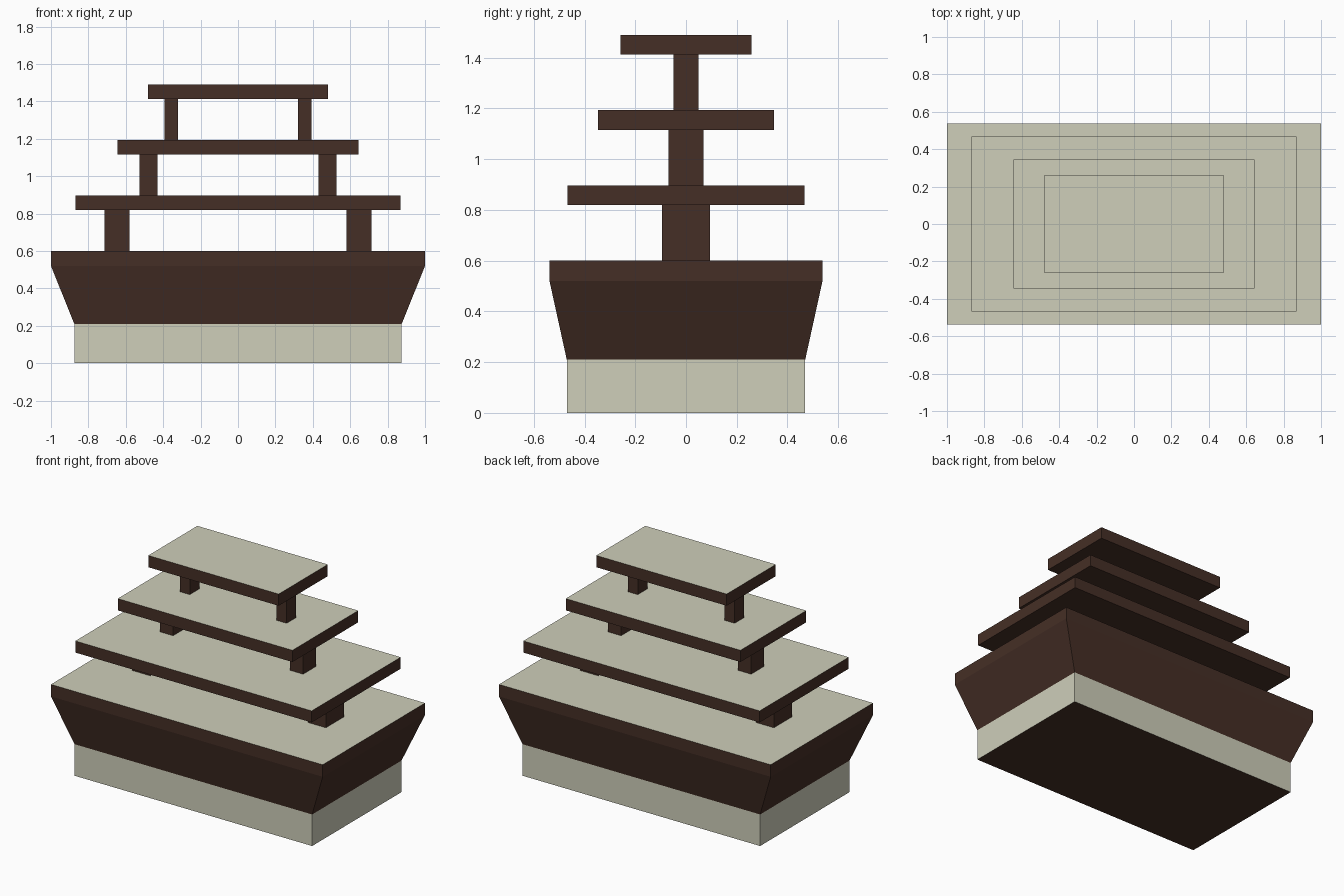
import bpy, bmesh

if "Cube" in bpy.data.objects:
    bpy.data.objects.remove(bpy.data.objects["Cube"])

def material(name, rgb):
    m = bpy.data.materials.new(name)
    m.diffuse_color = (*rgb, 1)
    m.use_nodes = True
    m.node_tree.nodes["Principled BSDF"].inputs["Base Color"].default_value = m.diffuse_color
    return m

WOOD = material("dark brown", (0.060, 0.028, 0.019))
PALE = material("pale stone", (0.62, 0.62, 0.49))

def loft(name, rings, is_pale):
    """Stack rectangles (half x, half y, z); is_pale(normal, centre) picks pale faces."""
    bm = bmesh.new()
    loops = [[bm.verts.new((sx * hx, sy * hy, z))
              for sx, sy in ((-1, -1), (1, -1), (1, 1), (-1, 1))] for hx, hy, z in rings]
    bm.faces.new(loops[0][::-1])
    bm.faces.new(loops[-1])
    for a, b in zip(loops, loops[1:]):
        for i in range(4):
            j = (i + 1) % 4
            bm.faces.new((a[i], a[j], b[j], b[i]))
    bm.normal_update()
    for f in bm.faces:
        f.material_index = int(is_pale(f.normal, f.calc_center_median()))
    mesh = bpy.data.meshes.new(name)
    bm.to_mesh(mesh)
    bm.free()
    mesh.materials.append(WOOD)
    mesh.materials.append(PALE)
    ob = bpy.data.objects.new(name, mesh)
    bpy.context.collection.objects.link(ob)
    return ob

def top_only(n, c):
    return n.z > 0.9

# Body: pale plinth sides, flared dark walls, pale top
loft("flared_body", [(0.875, 0.47, 0), (0.875, 0.47, 0.21), (1.0, 0.538, 0.52), (1.0, 0.538, 0.60)],
     lambda n, c: n.z > 0.9 or (abs(n.z) < 0.1 and c.z < 0.2))

# Tiers: slab half sizes and heights, then post x range, half depth and foot height
tiers = [
    (0.87, 0.468, 0.82, 0.897, 0.58, 0.713, 0.094, 0.60),
    (0.643, 0.346, 1.115, 1.193, 0.43, 0.527, 0.068, 0.897),
    (0.48, 0.258, 1.412, 1.49, 0.32, 0.393, 0.05, 1.193),
]
for k, (hx, hy, z0, z1, px0, px1, py, foot) in enumerate(tiers, 1):
    loft(f"tier_slab_{k}", [(hx, hy, z0), (hx, hy, z1)], top_only)
    for side, s in (("left", -1), ("right", 1)):
        post = loft(f"{side}_post_{k}", [((px1 - px0) / 2, py, foot), ((px1 - px0) / 2, py, z0)],
                    lambda n, c: False)
        post.location.x = s * (px0 + px1) / 2
